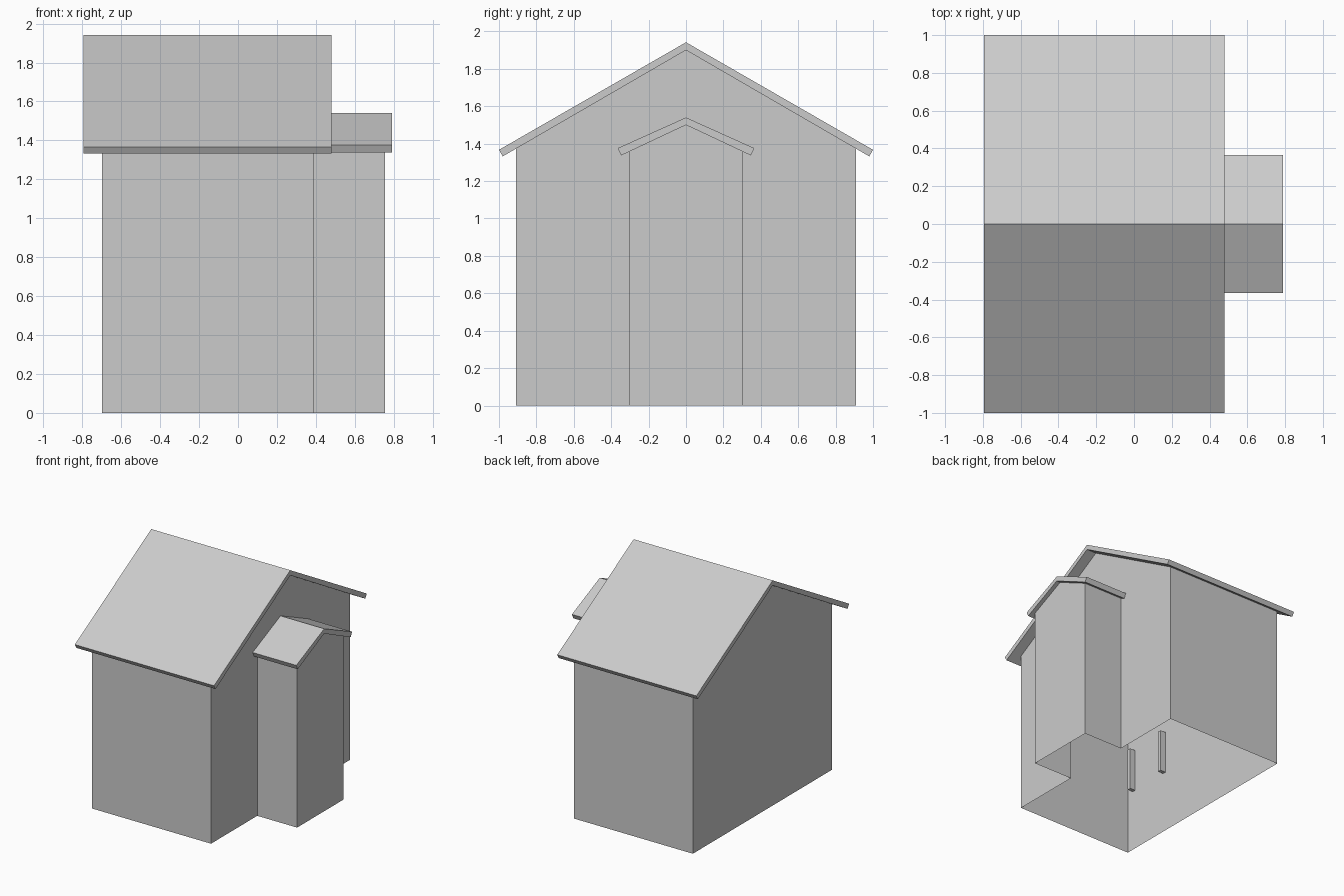
import bpy, bmesh

if "Cube" in bpy.data.objects:
    bpy.data.objects.remove(bpy.data.objects["Cube"])

grey = bpy.data.materials.new("plain_grey")
grey.diffuse_color = (0.6, 0.6, 0.6, 1)
grey.use_nodes = True
grey.node_tree.nodes["Principled BSDF"].inputs["Base Color"].default_value = grey.diffuse_color


def finish(name, bm):
    mesh = bpy.data.meshes.new(name)
    bm.normal_update()
    bm.to_mesh(mesh)
    bm.free()
    mesh.materials.append(grey)
    obj = bpy.data.objects.new(name, mesh)
    bpy.context.collection.objects.link(obj)
    return obj


def face(bm, points):
    bm.faces.new([bm.verts.new(p) for p in points])


def roof(name, x0, x1, half):
    """Chevron profile (right half given, ridge to eave to ridge) swept along x."""
    profile = half + [(-y, z) for y, z in reversed(half) if y > 0]
    bm = bmesh.new()
    n = len(half) // 2
    # quads of the slab on each side of the ridge: outer ridge, eave, low eave, inner ridge
    for s in (1, -1):
        a = [bm.verts.new((x0, s * y, z)) for y, z in half]
        b = [bm.verts.new((x1, s * y, z)) for y, z in half]
        bm.faces.new(a)
        bm.faces.new(b[::-1])
        for i in range(3):
            bm.faces.new((a[i], b[i], b[i + 1], a[i + 1]))
    bmesh.ops.remove_doubles(bm, verts=bm.verts, dist=0.0005)
    bmesh.ops.recalc_face_normals(bm, faces=bm.faces)
    return finish(name, bm)


def gable(w, eave, ridge):
    return [(w, 0), (w, eave), (0, ridge), (-w, eave), (-w, 0)]


# Thin walls, open underneath: main house and the side wing that opens into it
XL, XM, XR = -0.70, 0.39, 0.755
main = gable(0.91, 1.373, 1.90)
wing = gable(0.305, 1.363, 1.50)
bm = bmesh.new()
face(bm, [(XL, y, z) for y, z in main])
face(bm, [(XM, y, z) for y, z in main + wing[::-1]])
face(bm, [(XR, y, z) for y, z in wing])
for s in (1, -1):
    for x0, x1, prof in ((XL, XM, main), (XM, XR, wing)):
        (w, _), (_, e) = prof[0], prof[1]
        face(bm, [(x0, s * w, 0), (x1, s * w, 0), (x1, s * w, e), (x0, s * w, e)])
bmesh.ops.remove_doubles(bm, verts=bm.verts, dist=0.0005)
bmesh.ops.recalc_face_normals(bm, faces=bm.faces)
finish("walls", bm)

# Roof slabs
roof("main_roof", -0.795, 0.48, [(0, 1.942), (1.0, 1.367), (0.98, 1.332), (0, 1.90)])
roof("wing_roof", XM, 0.79, [(0, 1.54), (0.365, 1.376), (0.347, 1.337), (0, 1.50)])

# Window jambs on the inside of the left wall, seen from below
for i, y in enumerate((-0.83, -0.46)):
    bm = bmesh.new()
    bmesh.ops.create_cube(bm, size=1)
    for v in bm.verts:
        v.co.x = v.co.x * 0.05 - 0.67
        v.co.y = v.co.y * 0.03 + y
        v.co.z = v.co.z * 0.36 + 0.70
    finish(f"window_jamb_{i + 1}", bm)
